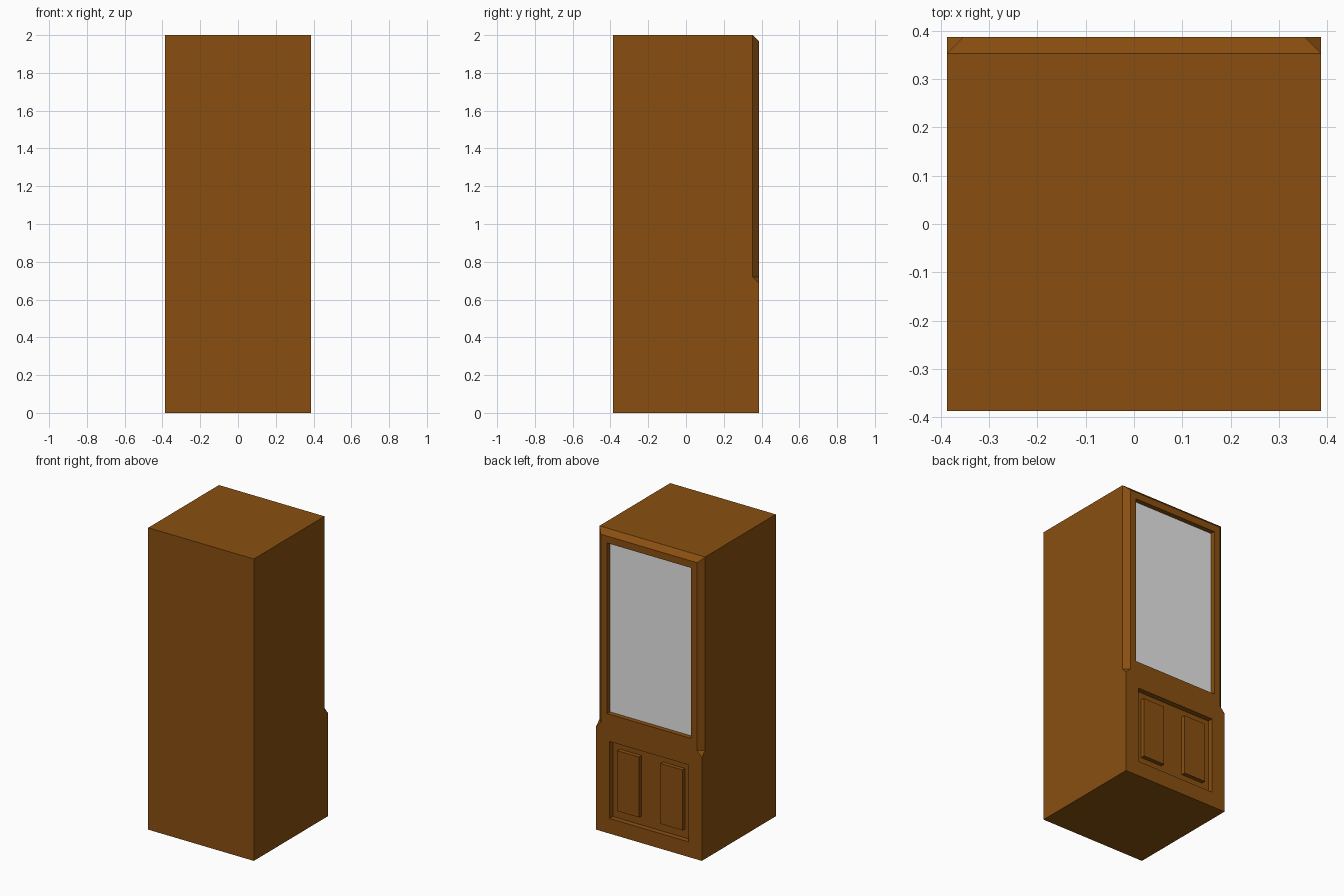
import bpy
import bmesh
from mathutils import Vector

cube = bpy.data.objects.get("Cube")
if cube:
    bpy.data.objects.remove(cube, do_unlink=True)

HALF = 0.387      # half width and half depth
TALL = 2.0
CUT = 0.034       # chamfer size
LEDGE = 0.72      # where the side chamfers stop
RECESS = 0.035    # depth of the sunken areas
OVER = 0.02       # how far cutters overshoot the body


def make_material(name, colour, roughness):
    mat = bpy.data.materials.new(name)
    mat.use_nodes = True
    mat.diffuse_color = (*colour, 1)
    shader = mat.node_tree.nodes["Principled BSDF"]
    shader.inputs["Base Color"].default_value = (*colour, 1)
    shader.inputs["Roughness"].default_value = roughness
    return mat


def hull(name, points, mat):
    """Convex solid around the given points."""
    bm = bmesh.new()
    for p in points:
        bm.verts.new(p)
    bmesh.ops.convex_hull(bm, input=bm.verts)
    bmesh.ops.dissolve_limit(bm, angle_limit=0.01, verts=bm.verts, edges=bm.edges)
    bmesh.ops.recalc_face_normals(bm, faces=bm.faces)
    mesh = bpy.data.meshes.new(name)
    bm.to_mesh(mesh)
    bm.free()
    mesh.materials.append(mat)
    obj = bpy.data.objects.new(name, mesh)
    bpy.context.scene.collection.objects.link(obj)
    return obj


def box(name, low, high, mat):
    return hull(name, [Vector((x, y, z)) for x in (low[0], high[0])
                       for y in (low[1], high[1]) for z in (low[2], high[2])], mat)


def carve(target, cutters):
    """Subtract every cutter from the target and discard the cutters."""
    for cutter in cutters:
        cutter.hide_render = True
        mod = target.modifiers.new("carve", 'BOOLEAN')
        mod.operation = 'DIFFERENCE'
        mod.solver = 'EXACT'
        mod.object = cutter
    graph = bpy.context.evaluated_depsgraph_get()
    mesh = bpy.data.meshes.new_from_object(target.evaluated_get(graph))
    target.modifiers.clear()
    target.data = mesh
    for cutter in cutters:
        bpy.data.objects.remove(cutter, do_unlink=True)


wood = make_material("brown_wood", (0.25, 0.078, 0.005), 0.7)
glass = make_material("pale_glass", (0.8, 0.8, 0.8), 0.4)

# Cabinet body
body = box("cabinet_body", (-HALF, -HALF, 0), (HALF, HALF, TALL), wood)

# Side chamfers ending in a sloped stop
cutters = []
out, inn = HALF + OVER, HALF - CUT - OVER
for side in (-1, 1):
    corners = [(out, inn, LEDGE), (inn, out, LEDGE),
               (out, out, LEDGE - CUT - 2 * OVER)]
    points = [(side * x, y, z) for x, y, z in corners]
    points += [(side * x, y, TALL + OVER) for x, y, z in corners]
    cutters.append(hull("side_chamfer_cutter", points, wood))

# Chamfer along the top edge
cutters.append(hull("top_chamfer_cutter", [
    (x, y, z) for x in (-out, out)
    for y, z in ((inn, TALL + OVER), (out, TALL + OVER), (out, TALL - CUT - OVER))], wood))

# Window opening and lower sunken field
floor = HALF - RECESS
cutters.append(box("window_cutter", (-0.308, floor, 0.79), (0.308, out, 1.92), wood))
cutters.append(box("lower_cutter", (-0.29, floor, 0.1), (0.29, out, 0.61), wood))
carve(body, cutters)

# Glass pane
box("window_pane", (-0.308, floor - 0.002, 0.79), (0.308, floor + 0.004, 1.92), glass)

# Raised lower panels
for side, label in ((-1, "right"), (1, "left")):
    x0, x1 = sorted((side * 0.08, side * 0.24))
    box(label + "_raised_panel", (x0, floor - 0.005, 0.16), (x1, floor + 0.027, 0.56), wood)
